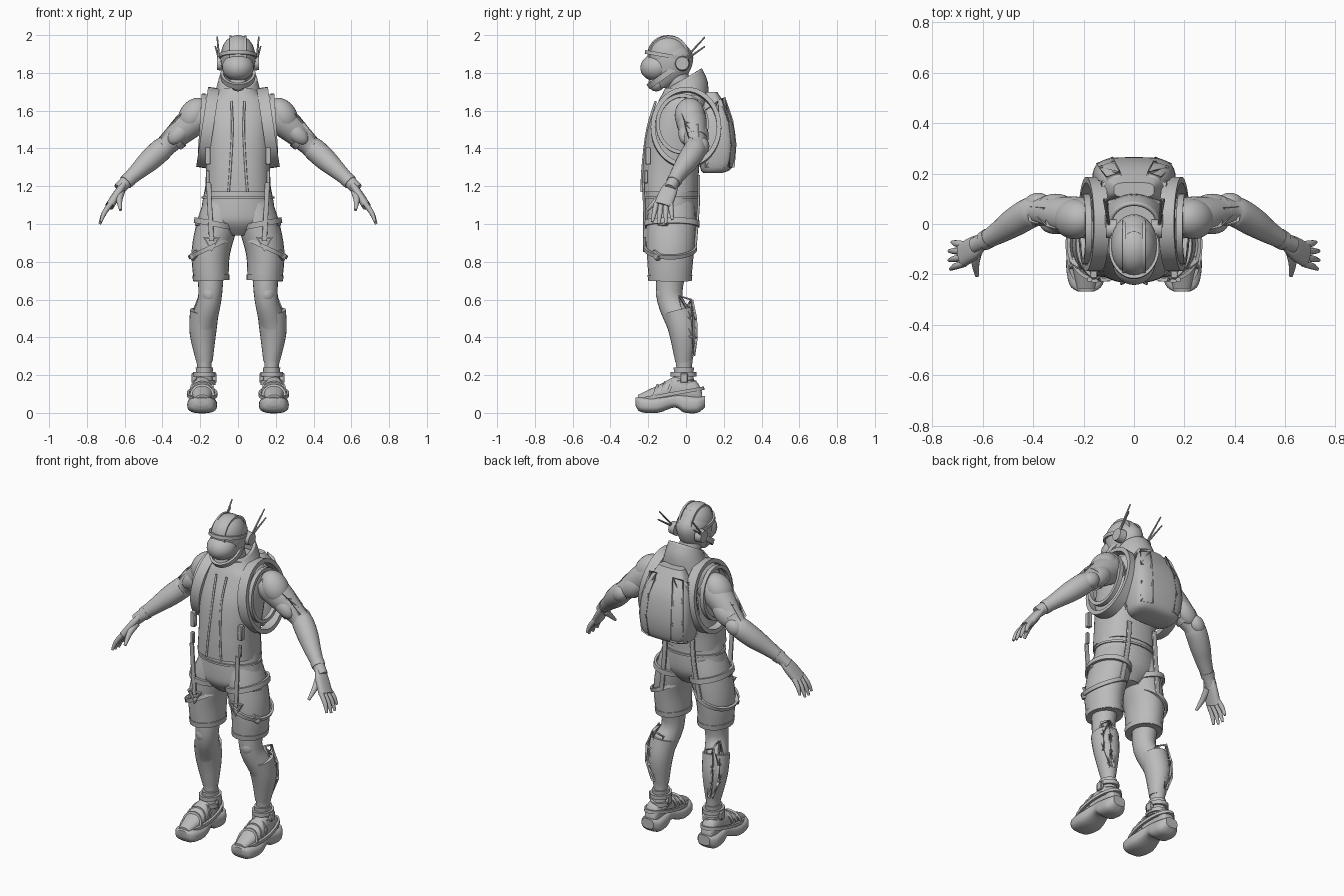
import bpy, bmesh, math
from mathutils import Vector, Matrix, Euler

X, Y, Z = Vector((1, 0, 0)), Vector((0, 1, 0)), Vector((0, 0, 1))
if "Cube" in bpy.data.objects:
    bpy.data.objects.remove(bpy.data.objects["Cube"])

grey_value = (.5, .5, .5, 1)
grey = bpy.data.materials.new("plain_grey")
grey.use_nodes = True
grey.diffuse_color = grey_value
grey.node_tree.nodes["Principled BSDF"].inputs["Base Color"].default_value = grey_value
parts = []


def finish(name, bm, mirror):
    bmesh.ops.recalc_face_normals(bm, faces=bm.faces)
    mesh = bpy.data.meshes.new(name)
    bm.to_mesh(mesh)
    bm.free()
    mesh.materials.append(grey)
    obj = bpy.data.objects.new(name, mesh)
    bpy.context.collection.objects.link(obj)
    parts.append(obj)
    if mirror:
        obj.modifiers.new("Mirror", 'MIRROR').use_mirror_merge = False
    return obj


def resample(rows, steps=4):
    """Catmull-Rom interpolation of equal-length tuples."""
    last, out = len(rows) - 1, []
    for i in range(last):
        before, start, end, after = (Vector(rows[max(0, min(last, i + k))]) for k in (-1, 0, 1, 2))
        for step in range(steps):
            t = step / steps
            out.append(start + (end - before) * t / 2
                       + (before * 2 - start * 5 + end * 4 - after) * t * t / 2
                       + (start * 3 - before - end * 3 + after) * t ** 3 / 2)
    return out + [Vector(rows[last])]


def skin(name, rings, mirror, closed=False, caps=True):
    """Bridge a list of point rings into one mesh."""
    bm = bmesh.new()
    rows = [[bm.verts.new(point) for point in ring] for ring in rings]
    count = len(rows[0])
    for low, high in zip(rows, rows[1:] + rows[:1] if closed else rows[1:]):
        for j in range(count):
            k = (j + 1) % count
            bm.faces.new((low[j], low[k], high[k], high[j]))
    if caps and not closed:
        bm.faces.new(rows[0])
        bm.faces.new(rows[-1])
    return finish(name, bm, mirror)


def ring_at(centre, u, v, power, sides):
    ring = []
    for j in range(sides):
        angle = math.tau * j / sides
        a, b = (math.copysign(abs(w) ** (2 / power), w) for w in (math.cos(angle), math.sin(angle)))
        ring.append(centre + u * a + v * b)
    return ring


def column(name, sections, x=0, power=2, flat_plane=Y, slope=0, caps=True):
    """Parallel sections of y, z, half width and half depth at a fixed x."""
    rings = []
    rows = resample(sections)
    for i, (y, z, wide, deep) in enumerate(rows):
        lean = Z * slope * i / len(rows)
        rings.append(ring_at(Vector((x, y, z)), X * wide, (flat_plane + lean) * deep, power, 36))
    return skin(name, rings, x != 0, caps=caps)


def limb(name, points, flat=1, ref=Y, power=2, sides=24):
    """Mirrored tube along x, y, z, radius points; flat scales it across ref."""
    rows, rings = resample(points), []
    for i, row in enumerate(rows):
        ahead, behind = rows[min(i + 1, len(rows) - 1)], rows[max(i - 1, 0)]
        along = (ahead - behind).to_3d().normalized()
        u = (ref - along * ref.dot(along)).normalized()
        rings.append(ring_at(row.to_3d(), u * row[3], along.cross(u) * row[3] * flat, power, sides))
    return skin(name, rings, True)


def hoop(name, centre, u, v, width, thick=.014, mirror=True, count=40):
    """Flat band around an ellipse spanned by two vectors."""
    centre, rings = Vector(centre), []
    path = ring_at(centre, Vector(u), Vector(v), 2, count)
    for i, point in enumerate(path):
        along = (path[(i + 1) % count] - path[i - 1]).normalized()
        out = point - centre
        out = (out - along * out.dot(along)).normalized() * thick / 2
        side = along.cross(out).normalized() * width / 2
        rings.append([point + side + out, point + side - out, point - side - out, point - side + out])
    return skin(name, rings, mirror, closed=True)


def ball(name, centre, radii, turn=(0, 0, 0), mirror=True):
    bm = bmesh.new()
    place = Matrix.LocRotScale(Vector(centre), Euler(turn), Vector(radii))
    bmesh.ops.create_uvsphere(bm, u_segments=28, v_segments=18, radius=1, matrix=place)
    return finish(name, bm, mirror)


def box(name, centre, size, turn=(0, 0, 0)):
    bm = bmesh.new()
    bmesh.ops.create_cube(bm, size=1, matrix=Matrix.LocRotScale(Vector(centre), Euler(turn), Vector(size)))
    bmesh.ops.bevel(bm, geom=bm.edges[:], offset=.004, segments=1, affect='EDGES')
    return finish(name, bm, True)


def lattice(name, rail_a, rail_b, bulge, count=3, thick=.017):
    """Open triangular frame zigzagging between two bulged rails."""
    bm = bmesh.new()
    rails = []
    for start, end in (rail_a, rail_b):
        spots = [i / count for i in range(count + 1)]
        rails.append([bm.verts.new(Vector(start).lerp(Vector(end), t) + Vector(bulge) * math.sin(math.pi * t))
                      for t in spots])
    a, b = rails
    for i in range(count):
        bm.faces.new((a[i], b[i], b[i + 1]))
        bm.faces.new((a[i], b[i + 1], a[i + 1]))
    frame = finish(name, bm, True).modifiers.new("Frame", 'WIREFRAME')
    frame.thickness = thick
    frame.use_even_offset = False


# Head and helmet
column("neck", [(-.01, 1.64, .07, .07), (-.05, 1.8, .06, .06)])
column("head", [(-.13, 1.72, .03, .03), (-.1, 1.76, .06, .08), (-.085, 1.82, .085, .11),
                (-.08, 1.9, .09, .115), (-.09, 1.98, .05, .06)])
ball("helmet_cap", (0, -.095, 1.895), (.09, .11, .105), mirror=False)
ball("visor", (0, -.155, 1.83), (.084, .087, .073), (.15, 0, 0), False)
ball("chin_guard", (0, -.155, 1.745), (.045, .045, .042), (.5, 0, 0), False)
hoop("brow_trim", (0, -.095, 1.89), (.093, 0, 0), (0, -.115, .02), .02, mirror=False)
hoop("jaw_guard", (0, -.11, 1.79), (.085, 0, 0), (0, -.085, -.06), .03, mirror=False)
hoop("crest_trim", (.04, -.09, 1.89), (0, .1, 0), (0, 0, .1), .012)
limb("ear_pod", [(.07, -.02, 1.85, .04), (.11, -.02, 1.85, .035)])
limb("upper_antenna", [(.1, 0, 1.88, .006), (.11, .1, 1.99, .004)], ref=X, sides=8)
limb("lower_antenna", [(.1, 0, 1.87, .006), (.12, .1, 1.94, .004)], ref=X, sides=8)

# Vest and collar
column("vest", [(-.085, 1.17, .175, .15), (-.08, 1.3, .17, .15), (-.05, 1.5, .18, .155),
                (-.02, 1.64, .17, .13), (-.01, 1.69, .12, .115), (-.01, 1.72, .09, .1)], power=2.4)
collar = column("collar", [(0, 1.65, .14, .12), (.005, 1.72, .115, .11), (0, 1.775, .1, .085)], slope=.65, caps=False)
collar.modifiers.new("Thickness", 'SOLIDIFY').thickness = .015
limb("vest_edge", [(.035, -.16, 1.65, .006), (.03, -.205, 1.5, .006), (.04, -.23, 1.3, .006), (.05, -.235, 1.17, .006)], ref=X)

# Backpack, its frames and shoulder straps
column("backpack", [(.14, 1.27, .12, .05), (.16, 1.3, .15, .085), (.165, 1.42, .165, .1),
                    (.155, 1.57, .145, .085), (.135, 1.7, .08, .03)], power=3.4)
lattice("backpack_frame", ((.05, .2, 1.67), (.07, .25, 1.3)), ((.11, .18, 1.66), (.14, .22, 1.3)), (.02, .03, 0))
lattice("backpack_side_frame", ((.12, .17, 1.65), (.14, .2, 1.3)), ((.12, .1, 1.6), (.14, .1, 1.3)), (.025, 0, 0))
hoop("shoulder_strap", (.16, 0, 1.51), (0, .175, 0), (-.03, 0, .2), .06, .024)
hoop("arm_hole_rim", (.19, -.02, 1.53), (0, .13, 0), (-.01, 0, .15), .025, .02)
box("chest_clip", (.16, -.2, 1.36), (.03, .03, .09))
box("lower_chest_clip", (.16, -.21, 1.25), (.02, .02, .07))

# Hips, shorts and legs
column("hips", [(-.075, .94, .07, .08), (-.08, 1, .185, .127), (-.078, 1.07, .195, .14), (-.075, 1.24, .165, .135)])
limb("shorts_leg", [(.142, -.085, .7, .092), (.144, -.083, .85, .102), (.11, -.078, 1, .107), (.08, -.075, 1.1, .1)], 1.22, X)
limb("shorts_hem", [(.142, -.085, .7, .096), (.143, -.085, .73, .099)], 1.2, X)
hoop("waist_seam", (0, -.077, 1.14), (.185, 0, 0), (0, .14, 0), .012, mirror=False)
limb("lower_leg", [(.145, -.08, .74, .07), (.15, -.085, .6, .062), (.185, -.02, .45, .068),
                   (.178, -.01, .25, .038), (.178, -.01, .13, .045)], 1.1, X)
limb("shin_guard", [(.178, -.04, .54, .076), (.186, -.015, .42, .07), (.177, -.012, .27, .043)], 1.05, X)
ball("knee_cap", (.152, -.105, .63), (.048, .055, .06))
lattice("calf_frame", ((.2, -.04, .62), (.2, .02, .3)), ((.2, .03, .6), (.2, .04, .3)), (.05, 0, 0))
lattice("calf_back_frame", ((.21, .03, .6), (.2, .04, .3)), ((.14, .01, .57), (.18, .04, .3)), (.02, .02, 0))

# Leg harness
limb("front_strap", [(.155, -.225, 1.22, .013), (.15, -.222, 1.1, .013), (.14, -.22, .91, .013)], .5, X, 4)
limb("back_strap", [(.09, .068, 1.26, .014), (.1, .066, 1.1, .014), (.13, .05, .88, .014)], .5, X, 4)
hoop("hip_strap", (.12, -.078, 1), (.105, 0, .02), (0, .143, 0), .03)
hoop("thigh_loop", (.148, -.083, .875), (.107, 0, -.05), (0, .135, 0), .022)
hoop("strap_triangle", (.14, -.22, .905), (0, 0, -.045), (.045, 0, 0), .016, count=3)
box("hip_buckle", (.205, -.12, 1.01), (.03, .06, .04), (0, 0, -.4))
box("thigh_buckle", (.228, -.155, .835), (.055, .03, .035), (0, .6, .7))

# Shoes
shoe_x = .19
column("shoe_sole", [(-.268, .06, .03, .02), (-.24, .045, .066, .04), (-.15, .043, .079, .043), (-.06, .064, .06, .035),
                     (-.01, .05, .064, .048), (.06, .044, .064, .044), (.1, .06, .04, .03)], shoe_x, 2.8, Z)
column("shoe_upper", [(-.255, .075, .035, .02), (-.13, .1, .06, .055), (-.05, .12, .05, .072),
                      (.05, .11, .046, .06), (.085, .08, .03, .03)], shoe_x, 2.3, Z)
column("ankle_cuff", [(-.015, .14, .05, .06), (-.012, .2, .044, .052), (-.012, .24, .046, .054)], .178)
hoop("shoe_rail", (shoe_x, -.08, .1), (.074, 0, 0), (0, .17, .03), .018)
for i, height in enumerate((.16, .205)):
    hoop(f"ankle_strap_{i}", (.178, -.013, height), (.052, 0, 0), (0, .061, 0), .024)
for i in range(3):
    hoop(f"lace_{i}", (shoe_x, i * .04 - .17, .09 + i * .015), (.058, 0, 0), (0, .02, .054), .016)
for name, x in (("inner_ankle_buckle", .124), ("outer_ankle_buckle", .236)):
    box(name, (x, -.01, .185), (.022, .04, .05))

# Arms
limb("arm", [(.16, .02, 1.59, .078), (.25, .03, 1.535, .08), (.37, .05, 1.425, .057), (.41, .045, 1.39, .061),
             (.47, .01, 1.335, .058), (.53, -.03, 1.28, .046), (.59, -.065, 1.225, .035), (.63, -.085, 1.185, .032)])
ball("shoulder_cap", (.235, .02, 1.575), (.075, .08, .1), (0, -.6, 0))
ball("biceps", (.31, 0, 1.48), (.075, .04, .045), (0, .75, 0))
ball("triceps", (.31, .075, 1.465), (.085, .045, .055), (0, .75, 0))
ball("elbow_pad", (.385, .085, 1.41), (.055, .038, .045), (0, .7, -.2))
ball("forearm_muscle", (.45, .02, 1.365), (.08, .045, .038), (0, .7, -.5))
lattice("upper_arm_frame", ((.27, -.03, 1.6), (.41, .01, 1.455)), ((.29, .06, 1.58), (.42, .07, 1.44)), (0, 0, .01), 2)
limb("upper_arm_band", [(.32, .045, 1.465, .068), (.345, .048, 1.443, .066)])
limb("wrist_cuff", [(.575, -.056, 1.238, .04), (.595, -.068, 1.22, .038)])

# Hands
limb("palm", [(.605, -.073, 1.21, .034), (.635, -.095, 1.165, .046), (.68, -.123, 1.095, .048)], .48, Y, 2.5)
for i, reach in enumerate((.9, 1, 1, .8)):
    base = Vector((.672, .025 * i - .157, 1.11))
    tip = base + Vector((.06, .012 * (i - 2), -.11)) * reach
    middle = base.lerp(tip, .5) + X * .008
    limb(f"finger_{i}", [(*base, .014), (*middle, .013), (*tip, .007)], sides=12)
limb("thumb", [(.62, -.1, 1.17, .022), (.628, -.155, 1.125, .016), (.622, -.205, 1.075, .008)], ref=X, sides=12)

# Smooth shading with sharp creases
bpy.ops.object.select_all(action='DESELECT')
for part in parts:
    part.select_set(True)
bpy.context.view_layer.objects.active = parts[0]
bpy.ops.object.shade_smooth_by_angle(angle=math.radians(40))
